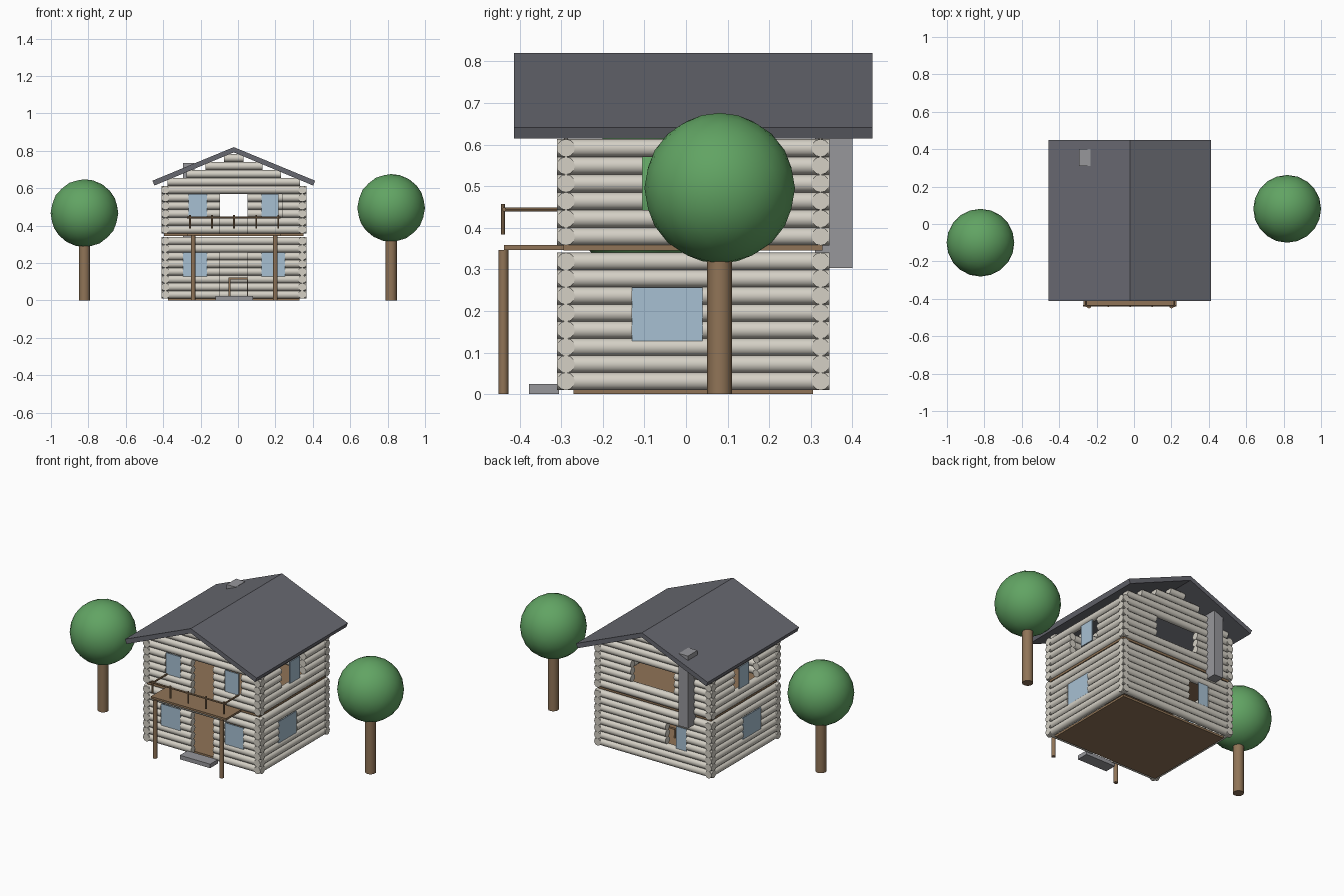
import bpy, bmesh, math
from mathutils import Matrix, Vector

if "Cube" in bpy.data.objects:
    bpy.data.objects.remove(bpy.data.objects["Cube"])


def material(name, rgb):
    m = bpy.data.materials.new(name)
    m.diffuse_color = (*rgb, 1)
    m.use_nodes = True
    m.node_tree.nodes["Principled BSDF"].inputs["Base Color"].default_value = m.diffuse_color
    return m


LOGS = material("pale log", (0.66, 0.63, 0.56))
WOOD = material("brown wood", (0.28, 0.175, 0.095))
ROOF = material("slate grey", (0.135, 0.138, 0.16))
STONE = material("stone grey", (0.31, 0.31, 0.33))
GLASS = material("window blue", (0.39, 0.53, 0.65))
LEAF = material("leaf green", (0.12, 0.37, 0.125))


def finish(name, bm, mat, smooth=False):
    bmesh.ops.recalc_face_normals(bm, faces=bm.faces)
    me = bpy.data.meshes.new(name)
    bm.to_mesh(me)
    bm.free()
    me.materials.append(mat)
    ob = bpy.data.objects.new(name, me)
    bpy.context.collection.objects.link(ob)
    if smooth:
        bpy.ops.object.select_all(action='DESELECT')
        ob.select_set(True)
        bpy.context.view_layer.objects.active = ob
        bpy.ops.object.shade_smooth_by_angle(angle=math.radians(40))
    return ob


def add_box(bm, x, y, z):
    size = (x[1] - x[0], y[1] - y[0], z[1] - z[0])
    mid = ((x[0] + x[1]) / 2, (y[0] + y[1]) / 2, (z[0] + z[1]) / 2)
    bmesh.ops.create_cube(bm, size=1, matrix=Matrix.Translation(mid) @ Matrix.Diagonal((*size, 1)))


def box(name, x, y, z, mat):
    bm = bmesh.new()
    add_box(bm, x, y, z)
    return finish(name, bm, mat)


def add_rod(bm, a, b, r, sides=12):
    a, b = Vector(a), Vector(b)
    d = b - a
    m = Matrix.Translation((a + b) / 2) @ d.to_track_quat('Z', 'Y').to_matrix().to_4x4()
    bmesh.ops.create_cone(bm, cap_ends=True, segments=sides, radius1=r, radius2=r,
                          depth=d.length, matrix=m)


def rod(name, a, b, r, mat, sides=12):
    bm = bmesh.new()
    add_rod(bm, a, b, r, sides)
    return finish(name, bm, mat, True)


# House extents, log rows and roof slope
X0, X1, Y0, Y1 = -0.41, 0.365, -0.31, 0.345
CX = (X0 + X1) / 2
R = 0.0215
SLOPE, RIDGE = 0.42, 0.82
LOWER = [0.031 + 0.0411 * i for i in range(8)]
UPPER = [0.379 + 0.0425 * i for i in range(6)]
GABLE = [UPPER[-1] + 0.0425 * (i + 1) for i in range(4)]


def log_wall(name, along_x, fixed, openings, gable=False):
    """Stacked round logs, split where an opening (a, b, z0, z1) crosses them."""
    bm = bmesh.new()
    for z in LOWER + UPPER + (GABLE if gable else []):
        lo, hi = (X0, X1) if along_x else (Y0, Y1)
        if z > UPPER[-1] + 0.01:
            half = min(0.375, (0.795 - z - 0.012) / SLOPE)
            lo, hi = CX - half, CX + half
        start = lo
        runs = []
        for a, b, z0, z1 in sorted(openings):
            if z0 < z < z1:
                runs.append((start, a))
                start = b
        runs.append((start, hi))
        for a, b in runs:
            if along_x:
                add_rod(bm, (a, fixed, z), (b, fixed, z), R)
            else:
                add_rod(bm, (fixed, a, z), (fixed, b, z), R)
    return finish(name, bm, LOGS, True)


# Log walls with door and window openings
LO, HI = (0.13, 0.262), (0.445, 0.573)
log_wall("front_log_wall", True, Y0 + R, [
    (-0.295, -0.167, *LO), (-0.095, 0.05, 0, 0.262), (0.125, 0.25, *LO),
    (-0.265, -0.165, *HI), (-0.095, 0.05, 0.35, 0.573), (0.125, 0.235, *HI)], True)
log_wall("back_log_wall", True, Y1 - R, [(-0.24, -0.105, *LO), (-0.16, 0.125, *HI)], True)
side_openings = [(-0.13, 0.04, *LO), (-0.105, 0.12, *HI)]
log_wall("right_log_wall", False, X1 - R, side_openings)
log_wall("left_log_wall", False, X0 + R, side_openings)

# Window panes
for i, (a, b, z0, z1) in enumerate([(-0.295, -0.167, 0.125, 0.256), (0.125, 0.25, 0.125, 0.256),
                                    (-0.265, -0.167, 0.443, 0.57), (0.125, 0.217, 0.443, 0.57)]):
    box(f"front_pane_{i}", (a, b), (-0.303, -0.297), (z0, z1), GLASS)
for side, x in (("right", X1 - 0.01), ("left", X0 + 0.01)):
    box(side + "_lower_pane", (x - 0.003, x + 0.003), (-0.13, 0.04), (0.125, 0.256), GLASS)
    box(side + "_upper_pane", (x - 0.003, x + 0.003), (-0.02, 0.073), (0.443, 0.572), GLASS)
box("back_lower_pane", (-0.24, -0.172), (0.332, 0.338), (0.125, 0.26), GLASS)

# Floors and doorstep
box("ground_floor", (-0.375, 0.33), (-0.27, 0.305), (0.0, 0.013), WOOD)
box("upper_floor", (-0.395, 0.35), (-0.295, 0.328), (0.345, 0.358), WOOD)
box("doorstep", (-0.12, 0.08), (-0.377, -0.305), (0.0, 0.024), STONE)

# Balcony with posts and railing
box("balcony_floor", (-0.27, 0.227), (-0.437, -0.295), (0.346, 0.358), WOOD)
for i, x in enumerate((-0.24, 0.2)):
    rod(f"balcony_post_{i}", (x, -0.439, 0), (x, -0.439, 0.347), 0.012, WOOD)
bm = bmesh.new()
add_rod(bm, (-0.272, -0.437, 0.444), (0.228, -0.437, 0.444), 0.005, 8)
for x in (-0.256, 0.215):
    add_rod(bm, (x, -0.437, 0.444), (x, -0.3, 0.444), 0.005, 8)
for i in range(5):
    x = -0.256 + i * 0.1178
    add_rod(bm, (x, -0.44, 0.384), (x, -0.44, 0.457), 0.005, 8)
finish("balcony_railing", bm, WOOD, True)

# Table inside the ground floor
bm = bmesh.new()
add_box(bm, (-0.05, 0.057), (0.02, 0.12), (0.112, 0.122))
for x in (-0.045, 0.052):
    for y in (0.026, 0.114):
        add_box(bm, (x - 0.005, x + 0.005), (y - 0.005, y + 0.005), (0.013, 0.112))
finish("table", bm, WOOD)

# Gabled roof: one chevron profile swept front to back
W = 0.4345
eave = RIDGE - SLOPE * W
side = [(W, eave + 0.003), (W - 0.01, eave - 0.023)]
profile = [(0, RIDGE), *side, (0, RIDGE - 0.028), *[(-x, z) for x, z in reversed(side)]]
bm = bmesh.new()
rings = [[bm.verts.new((CX + x, y, z)) for x, z in profile] for y in (-0.413, 0.448)]
n = len(profile)
for i in range(n):
    j = (i + 1) % n
    bm.faces.new((rings[0][i], rings[0][j], rings[1][j], rings[1][i]))
for ring in rings:
    bm.faces.new(ring[:4])
    bm.faces.new((ring[3], ring[4], ring[5], ring[0]))
finish("roof", bm, ROOF)
rod("ridge_cap", (CX, -0.413, 0.812), (CX, 0.448, 0.812), 0.008, ROOF, 8)

# Chimney
box("chimney", (-0.293, -0.232), (0.31, 0.4), (0.303, 0.735), STONE)

# Trees beside the house
for name, x, y, z in (("left", -0.821, -0.1, 0.467), ("right", 0.819, 0.081, 0.495)):
    rod(name + "_tree_trunk", (x, y, 0), (x, y, z - 0.12), 0.03, WOOD, 16)
    bm = bmesh.new()
    bmesh.ops.create_icosphere(bm, subdivisions=3, radius=0.181, matrix=Matrix.Translation((x, y, z)))
    finish(name + "_tree_crown", bm, LEAF, True)
